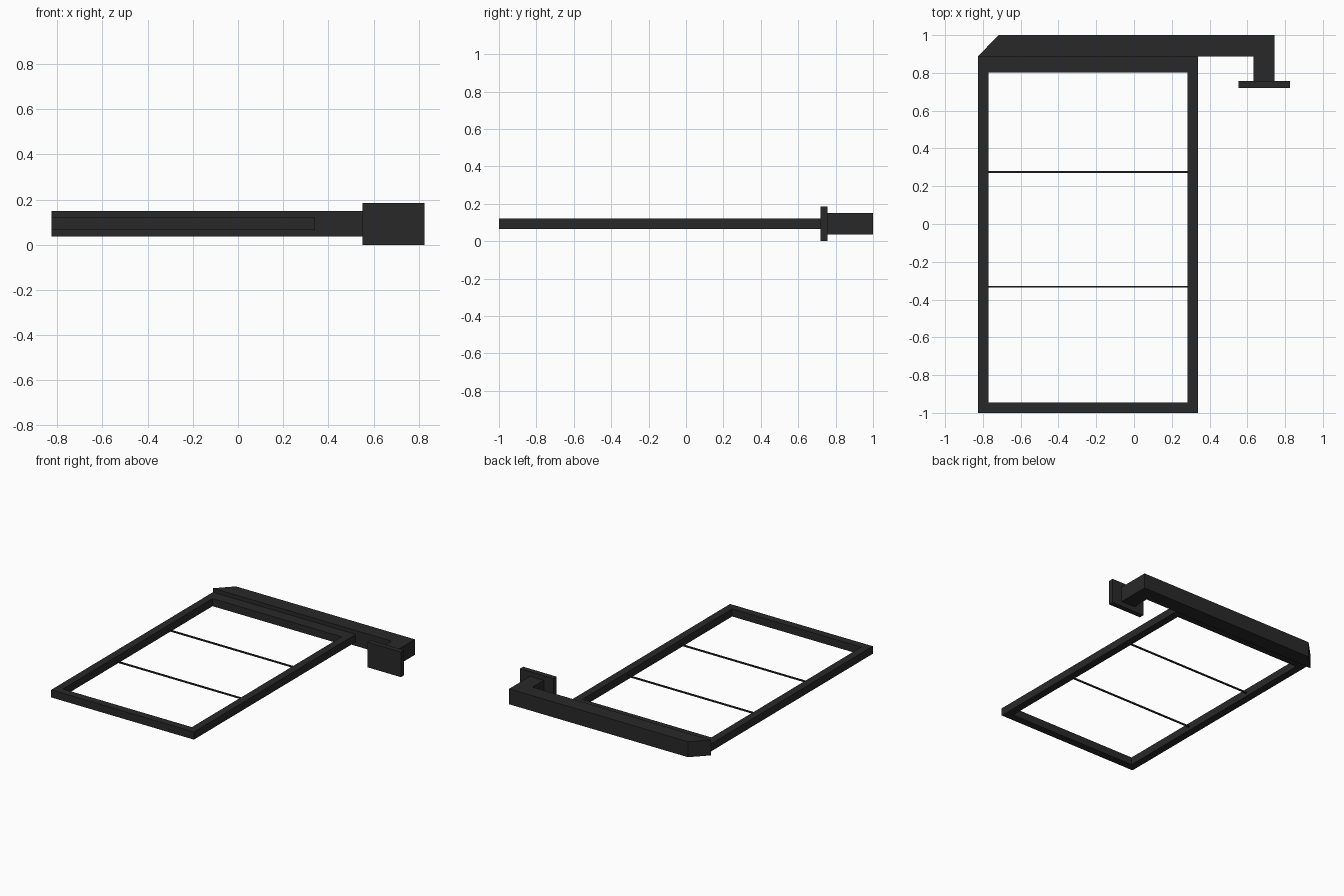
import bpy, bmesh

if "Cube" in bpy.data.objects:
    bpy.data.objects.remove(bpy.data.objects["Cube"])

black = bpy.data.materials.new("black")
black.diffuse_color = (0.022, 0.022, 0.022, 1)
black.use_nodes = True
black.node_tree.nodes["Principled BSDF"].inputs["Base Color"].default_value = black.diffuse_color


def finish(name, bm):
    bmesh.ops.recalc_face_normals(bm, faces=bm.faces)
    mesh = bpy.data.meshes.new(name)
    bm.to_mesh(mesh)
    bm.free()
    mesh.materials.append(black)
    bpy.context.collection.objects.link(bpy.data.objects.new(name, mesh))


def prism(name, outline, z0, z1):
    """Extrude a flat outline upward from z0 to z1."""
    bm = bmesh.new()
    face = bm.faces.new([bm.verts.new((x, y, z0)) for x, y in outline])
    ext = bmesh.ops.extrude_face_region(bm, geom=[face])
    top = [v for v in ext["geom"] if isinstance(v, bmesh.types.BMVert)]
    bmesh.ops.translate(bm, verts=top, vec=(0, 0, z1 - z0))
    finish(name, bm)


def box(name, x0, x1, y0, y1, z0, z1):
    prism(name, [(x0, y0), (x1, y0), (x1, y1), (x0, y1)], z0, z1)


LEFT, RIGHT, RAIL = -0.826, 0.34, 0.056
IN_L, IN_R = LEFT + RAIL, RIGHT - RAIL
BACK, MID = 0.888, 0.0935
LOW, HIGH = MID - 0.028, MID + 0.028

# U-shaped frame: two side rails and the front rail
prism("frame", [(LEFT, -1), (RIGHT, -1), (RIGHT, BACK), (IN_R, BACK),
                (IN_R, -1 + RAIL), (IN_L, -1 + RAIL), (IN_L, BACK), (LEFT, BACK)],
      LOW, HIGH)

# Wider rail closing the frame at the back
box("back_rail", IN_L, IN_R, 0.803, BACK, LOW, HIGH)

# Thin cross bars
for i, y in enumerate((0.275, -0.332)):
    box(f"cross_bar_{i + 1}", IN_L, IN_R, y - 0.005, y + 0.005, MID - 0.005, MID + 0.005)

# Support arm with a bevelled end and a short return
prism("support_arm", [(LEFT, BACK), (0.632, BACK), (0.632, 0.757), (0.745, 0.757),
                      (0.745, 1), (-0.717, 1)], MID - 0.057, MID + 0.057)

# Mounting plate
box("mounting_plate", 0.552, 0.826, 0.72, 0.757, 0, 0.185)
